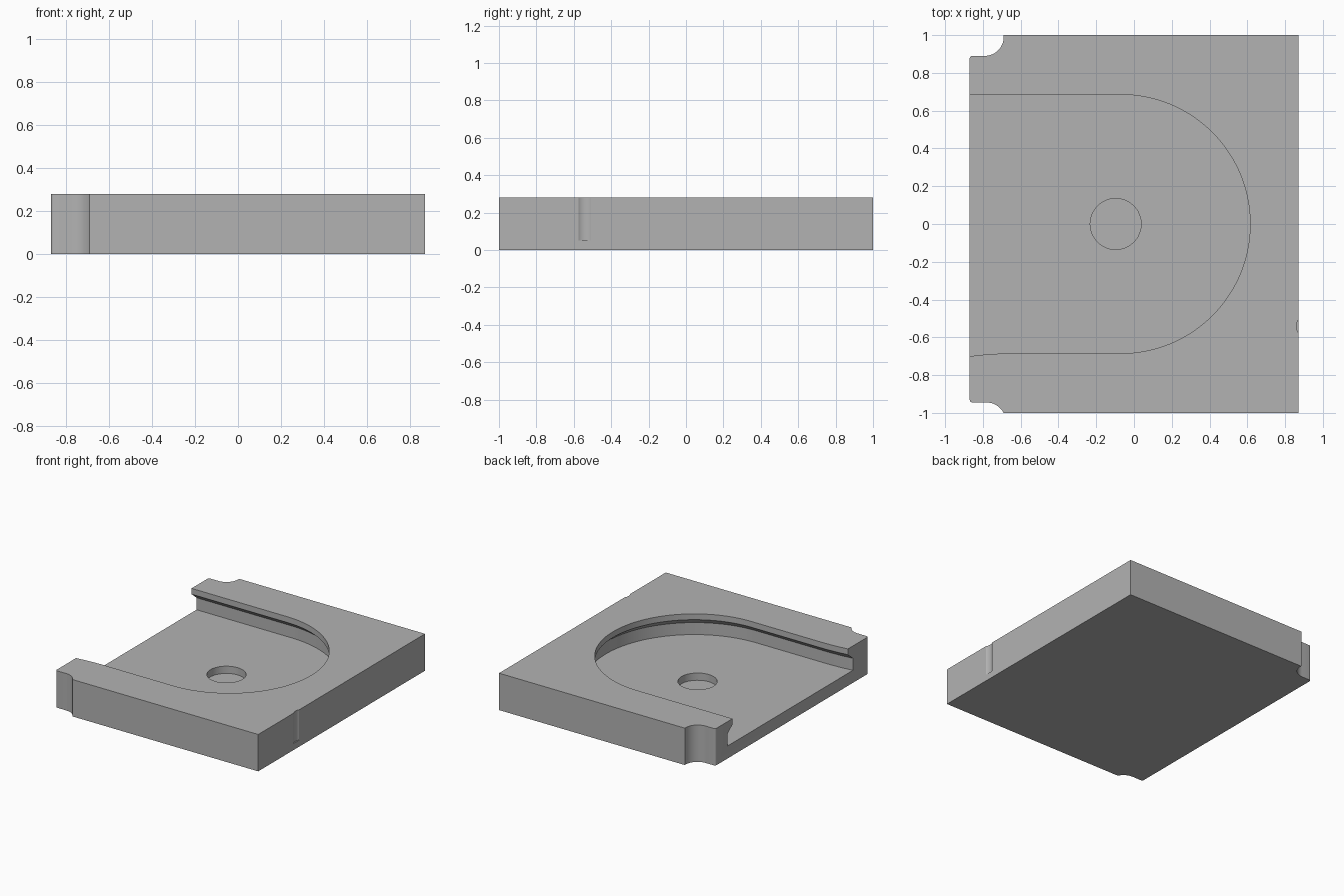
import bpy, bmesh
from math import sin, cos, radians, asin

cube = bpy.data.objects.get("Cube")
if cube:
    bpy.data.objects.remove(cube, do_unlink=True)

W, L, H = 0.87, 1.0, 0.28      # half width, half length, height
FLOOR = 0.095

grey = bpy.data.materials.new("light grey")
grey.use_nodes = True
colour = (0.45, 0.45, 0.45, 1)
grey.diffuse_color = colour
grey.node_tree.nodes["Principled BSDF"].inputs["Base Color"].default_value = colour


def arc(cx, cy, r, start, end, steps):
    """Points on an arc, angles in degrees."""
    angles = [radians(start + (end - start) * i / steps) for i in range(steps + 1)]
    return [(cx + r * cos(a), cy + r * sin(a)) for a in angles]


def loft(name, rings):
    """Closed solid through rings of (outline, z)."""
    bm = bmesh.new()
    loops = [[bm.verts.new((x, y, z)) for x, y in outline] for outline, z in rings]
    for low, high in zip(loops, loops[1:]):
        n = len(low)
        for i in range(n):
            j = (i + 1) % n
            bm.faces.new((low[i], low[j], high[j], high[i]))
    bm.faces.new(loops[0][::-1])
    bm.faces.new(loops[-1])
    bmesh.ops.recalc_face_normals(bm, faces=bm.faces)
    mesh = bpy.data.meshes.new(name)
    bm.to_mesh(mesh)
    bm.free()
    mesh.materials.append(grey)
    obj = bpy.data.objects.new(name, mesh)
    bpy.context.collection.objects.link(obj)
    return obj


# Block outline, with scooped corners on the open side
R, F = 0.10, 0.015             # scoop radius, small corner fillet
back_y, front_y = 0.89, -0.945
front_centre = front_y - R
front_angle = 180 / 3.141593 * asin((-L - front_centre) / R)
outline = [(W, -L), (W, L), (-0.69, L)]
outline += arc(-0.79, back_y + R, R, 0, -90, 16)
outline += arc(-W + F, back_y - F, F, 90, 180, 5)
outline += arc(-W + F, front_y + F, F, 180, 270, 5)
outline += arc(-0.78, front_centre, R, 90, front_angle, 12)
block = loft("slotted_block", [(outline, 0), (outline, H)])


# Round-ended slot with an undercut groove and a flared front mouth
def slot(d):
    r = 0.685 + d
    mouth = [(-1.0, -r - 0.022), (-W, -r - 0.015), (-0.79, -r - 0.006), (-0.69, -r)]
    return mouth + arc(-0.07, 0, r, -90, 90, 72) + [(-1.0, r)]


pocket = loft("slot_cutter", [(slot(0.06), FLOOR), (slot(0.06), 0.186),
                              (slot(0), 0.236), (slot(0), 0.4)])

# Blind hole in the slot floor and shallow groove on the closed side
hole_ring = arc(-0.097, 0, 0.135, 0, 352.5, 47)
hole = loft("hole_cutter", [(hole_ring, 0.04), (hole_ring, 0.2)])
nick_ring = arc(0.92, -0.541, 0.06, 0, 352.5, 47)
nick = loft("side_groove_cutter", [(nick_ring, 0.05), (nick_ring, 0.4)])

bpy.context.view_layer.objects.active = block
for cutter in (pocket, hole, nick):
    cutter.hide_render = True
    mod = block.modifiers.new(cutter.name, "BOOLEAN")
    mod.operation = "DIFFERENCE"
    mod.solver = "EXACT"
    mod.object = cutter
    bpy.ops.object.modifier_apply(modifier=mod.name)
    bpy.data.objects.remove(cutter, do_unlink=True)

# Smooth curved walls, keep crisp edges
bpy.ops.object.select_all(action="DESELECT")
block.select_set(True)
bpy.ops.object.shade_smooth_by_angle(angle=radians(25))
